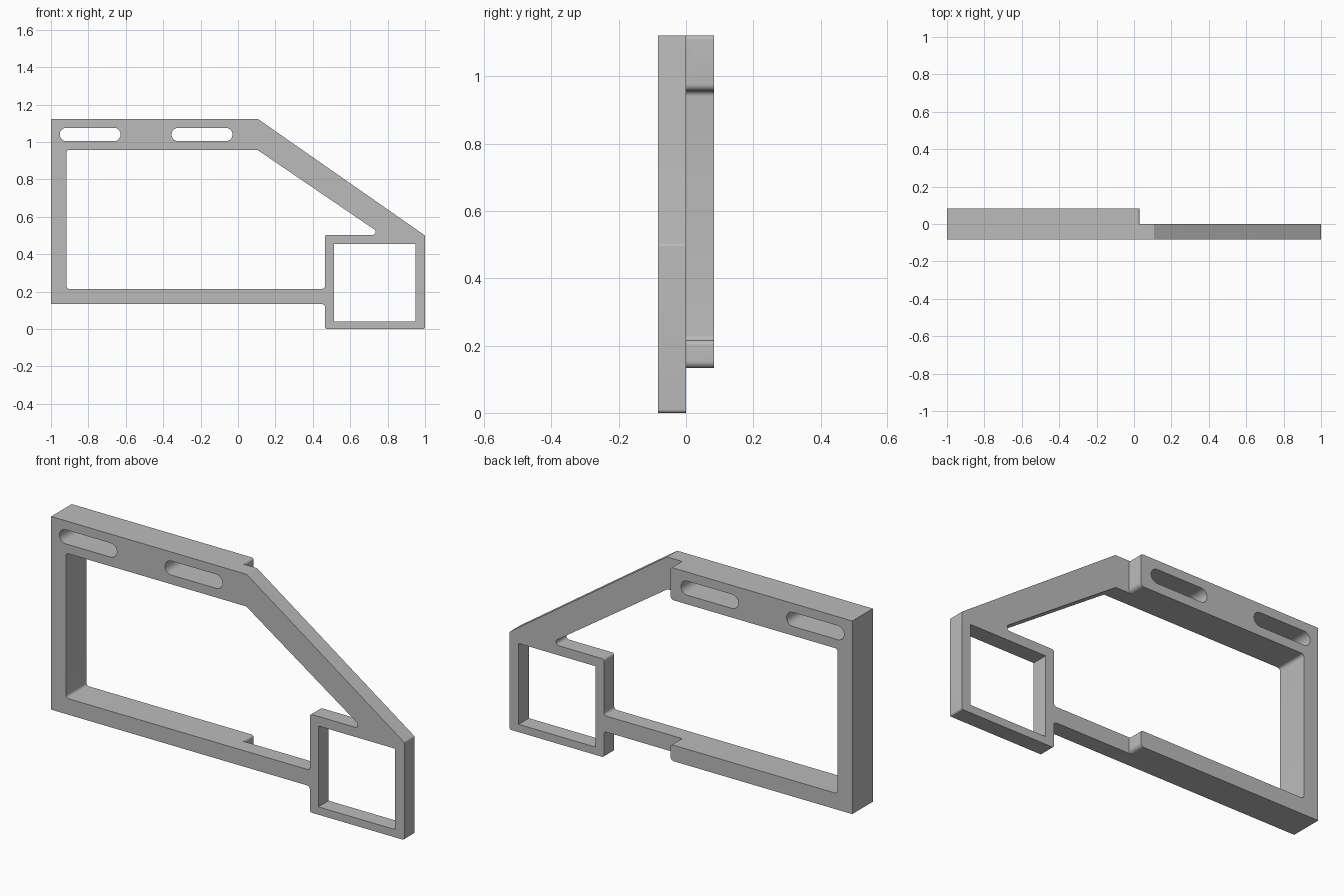
import bpy, bmesh, math
from mathutils import Vector

cube = bpy.data.objects.get("Cube")
if cube:
    bpy.data.objects.remove(cube, do_unlink=True)

# Single matte grey
grey = bpy.data.materials.new("matte grey")
grey.use_nodes = True
COLOUR = (0.5, 0.5, 0.5, 1)
grey.diffuse_color = COLOUR
grey.node_tree.nodes["Principled BSDF"].inputs["Base Color"].default_value = COLOUR

DEPTH = 0.083
LEFT, TOP, BASE = -1.0, 1.122, 0.133
IN_LEFT, IN_TOP, IN_BASE = -0.917, 0.957, 0.215
BOX, STEP = 0.465, 0.03


def fillet(corners, steps=8):
    """Round each (x, z, radius) corner of a closed profile with an arc."""
    out = []
    for i, (x, z, r) in enumerate(corners):
        p = Vector((x, z))
        if r == 0:
            out.append(p)
            continue
        a = (Vector(corners[i - 1][:2]) - p).normalized()
        b = (Vector(corners[(i + 1) % len(corners)][:2]) - p).normalized()
        half = a.angle(b) / 2
        centre = p + (a + b).normalized() * (r / math.sin(half))
        u = p + a * (r / math.tan(half)) - centre
        v = p + b * (r / math.tan(half)) - centre
        sweep = u.angle(v)
        for k in range(steps + 1):
            t = k / steps
            out.append(centre + (u * math.sin((1 - t) * sweep) + v * math.sin(t * sweep)) / math.sin(sweep))
    return out


def rect(x0, x1, z0, z1, r=0):
    return [(x0, z0, r), (x1, z0, r), (x1, z1, r), (x0, z1, r)]


def plate(name, loops, y0, y1):
    """Extrude a profile with holes from y0 to y1."""
    bm = bmesh.new()
    edges = []
    for loop in loops:
        vs = [bm.verts.new((p.x, y0, p.y)) for p in fillet(loop)]
        edges += [bm.edges.new((v, vs[i - 1])) for i, v in enumerate(vs)]
    bmesh.ops.triangle_fill(bm, edges=edges, use_beauty=True, normal=(0, -1, 0))
    res = bmesh.ops.extrude_face_region(bm, geom=bm.faces[:])
    moved = [g for g in res["geom"] if isinstance(g, bmesh.types.BMVert)]
    bmesh.ops.translate(bm, verts=moved, vec=(0, y1 - y0, 0))
    bmesh.ops.recalc_face_normals(bm, faces=bm.faces[:])
    mesh = bpy.data.meshes.new(name)
    bm.to_mesh(mesh)
    bm.free()
    mesh.materials.append(grey)
    obj = bpy.data.objects.new(name, mesh)
    bpy.context.collection.objects.link(obj)
    return obj


# Slots through the top rail
slots = [rect(x, x + 0.325, 1.004, 1.076, 0.0359) for x in (-0.953, -0.355)]

# Front plate: outer outline, large window, square window
outline = [(LEFT, BASE, 0), (BOX, BASE, 0.016), (BOX, 0, 0.01), (1, 0, 0.01),
           (1, 0.5, 0.01), (0.108, TOP, 0), (LEFT, TOP, 0)]
window = [(IN_LEFT, IN_BASE, 0.015), (BOX, IN_BASE, 0.015), (BOX, 0.503, 0.012),
          (0.772, 0.503, 0.016), (0.105, IN_TOP, 0), (IN_LEFT, IN_TOP, 0.015)]
square = rect(0.513, 0.948, 0.04, 0.454)
frame = plate("bracket_frame", [outline, window, square] + slots, -DEPTH, 0)

# Thicker C-shaped rear half with softened rail ends
rear_outline = [(LEFT, BASE, 0), (STEP, BASE, 0.02), (STEP, IN_BASE, 0.012),
                (IN_LEFT, IN_BASE, 0.015), (IN_LEFT, IN_TOP, 0.015),
                (STEP, IN_TOP, 0.02), (STEP, TOP, 0.012), (LEFT, TOP, 0)]
rear = plate("rear_thickening", [rear_outline] + slots, 0, DEPTH)

# Fuse both halves into one solid
union = frame.modifiers.new("fuse", "BOOLEAN")
union.operation, union.solver, union.object = "UNION", "EXACT", rear
bpy.context.view_layer.objects.active = frame
frame.select_set(True)
bpy.ops.object.modifier_apply(modifier=union.name)
bpy.data.objects.remove(rear, do_unlink=True)
bpy.ops.object.shade_smooth_by_angle(angle=math.radians(30))
